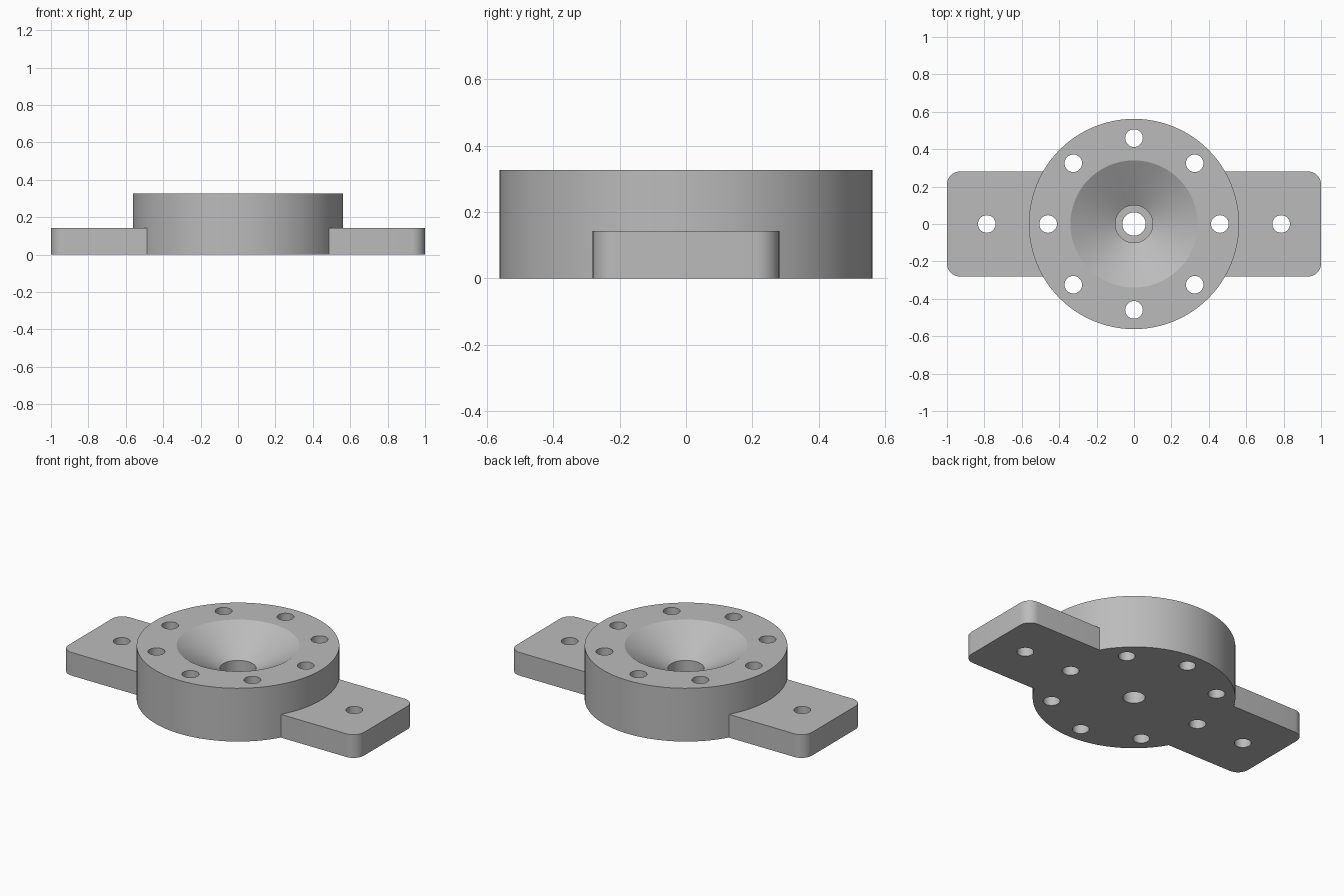
import bpy, bmesh, math
from mathutils import Matrix

old = bpy.data.objects.get("Cube")
if old:
    bpy.data.objects.remove(old, do_unlink=True)

# Material
grey = bpy.data.materials.new("plain grey")
grey.use_nodes = True
COLOUR = (0.5, 0.5, 0.5, 1)
grey.diffuse_color = COLOUR
grey.node_tree.nodes["Principled BSDF"].inputs["Base Color"].default_value = COLOUR

# Main dimensions
RADIUS, HEIGHT = 0.562, 0.326
EAR_HALF_WIDTH, EAR_HEIGHT, CORNER = 0.281, 0.142, 0.07
HOLE = 0.047


def make_object(name, bm):
    bmesh.ops.recalc_face_normals(bm, faces=bm.faces)
    mesh = bpy.data.meshes.new(name)
    bm.to_mesh(mesh)
    bm.free()
    mesh.materials.append(grey)
    obj = bpy.data.objects.new(name, mesh)
    bpy.context.collection.objects.link(obj)
    return obj


def add_cylinder(bm, radius, bottom, top, x=0, y=0, sides=32):
    bmesh.ops.create_cone(bm, cap_ends=True, segments=sides, radius1=radius, radius2=radius,
                          depth=top - bottom,
                          matrix=Matrix.Translation((x, y, (bottom + top) / 2)))


def revolve(name, profile, sides=96):
    bm = bmesh.new()
    verts = [bm.verts.new((r, 0, z)) for r, z in profile]
    edges = [bm.edges.new(pair) for pair in zip(verts, verts[1:])]
    bmesh.ops.spin(bm, geom=verts + edges, axis=(0, 0, 1), cent=(0, 0, 0),
                   angle=math.tau, steps=sides)
    bmesh.ops.remove_doubles(bm, verts=bm.verts, dist=0.0001)
    return make_object(name, bm)


def combine(target, other, operation):
    mod = target.modifiers.new(operation.lower(), "BOOLEAN")
    mod.operation = operation
    mod.solver = "EXACT"
    mod.object = other
    bpy.context.view_layer.objects.active = target
    bpy.ops.object.modifier_apply(modifier=mod.name)
    bpy.data.objects.remove(other, do_unlink=True)


# Round body
bm = bmesh.new()
add_cylinder(bm, RADIUS, 0, HEIGHT, sides=96)
flange = make_object("mounting_flange", bm)

# Bar with rounded corners that forms both ears
bm = bmesh.new()
bmesh.ops.create_cube(bm, size=1, matrix=Matrix.Translation((0, 0, EAR_HEIGHT / 2))
                      @ Matrix.Diagonal((2, 2 * EAR_HALF_WIDTH, EAR_HEIGHT, 1)))
upright = [e for e in bm.edges if abs(e.verts[0].co.z - e.verts[1].co.z) > 0.01]
bmesh.ops.bevel(bm, geom=upright, offset=CORNER, segments=8, profile=0.5, affect="EDGES")
combine(flange, make_object("ears", bm), "UNION")

# Funnel, stepped bore and centre hole
funnel = revolve("funnel_cutter", [(0, 0.4), (0.34, 0.4), (0.34, HEIGHT), (0.1, 0.188),
                                   (0.1, 0.1), (0.062, 0.1), (0.062, -0.1), (0, -0.1)])
combine(flange, funnel, "DIFFERENCE")

# Ring of eight holes and one hole in each ear
bm = bmesh.new()
for i in range(8):
    a = i * math.tau / 8
    add_cylinder(bm, HOLE, -0.1, 0.5, 0.459 * math.cos(a), 0.459 * math.sin(a))
for side in (-1, 1):
    add_cylinder(bm, HOLE, -0.1, 0.5, side * 0.787)
combine(flange, make_object("hole_cutter", bm), "DIFFERENCE")

# Smooth curved walls, sharp rims
bpy.ops.object.select_all(action="DESELECT")
flange.select_set(True)
bpy.context.view_layer.objects.active = flange
bpy.ops.object.shade_smooth_by_angle(angle=math.radians(29))
